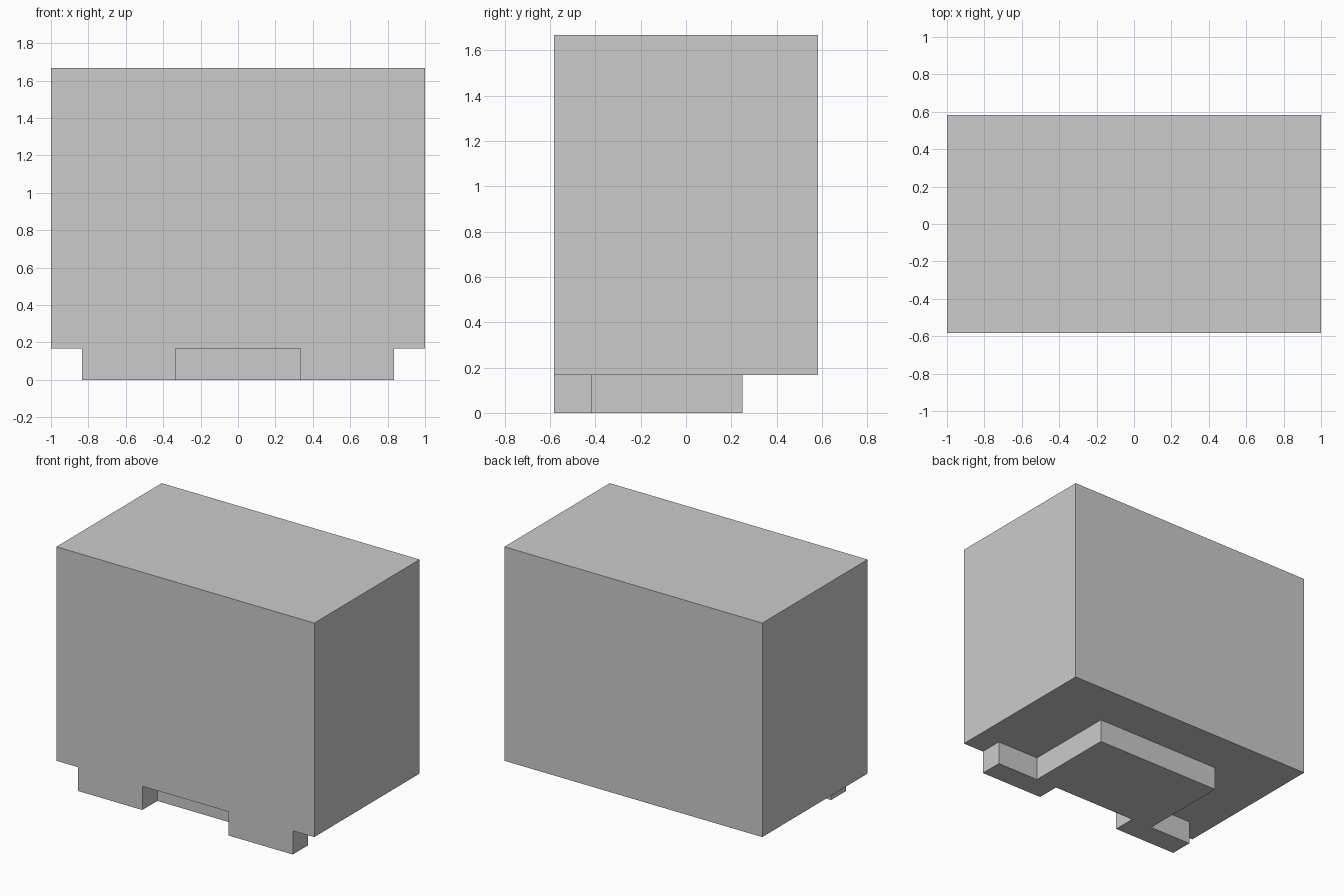
import bpy, bmesh

if "Cube" in bpy.data.objects:
    bpy.data.objects.remove(bpy.data.objects["Cube"])


def prism(name, outline, z0, z1):
    """Extrude a flat outline (counter-clockwise, seen from above) from z0 to z1."""
    bm = bmesh.new()
    face = bm.faces.new([bm.verts.new((x, y, z0)) for x, y in outline])
    top = bmesh.ops.extrude_face_region(bm, geom=[face], use_keep_orig=True)["geom"]
    verts = [g for g in top if isinstance(g, bmesh.types.BMVert)]
    bmesh.ops.translate(bm, verts=verts, vec=(0, 0, z1 - z0))
    bmesh.ops.recalc_face_normals(bm, faces=bm.faces[:])
    mesh = bpy.data.meshes.new(name)
    bm.to_mesh(mesh)
    bm.free()
    obj = bpy.data.objects.new(name, mesh)
    bpy.context.collection.objects.link(obj)
    return obj


U = 1 / 6                      # the model sits on a regular grid of sixths
HALF_DEPTH = 3.5 * U
FOOT_BACK = HALF_DEPTH - U

# Main block
prism("body", [(-1, -HALF_DEPTH), (1, -HALF_DEPTH), (1, HALF_DEPTH), (-1, HALF_DEPTH)],
      U, 10 * U)

# Base: rear plinth with two front feet, right half outline mirrored to the left
right = [(2 * U, -FOOT_BACK), (2 * U, -HALF_DEPTH), (5 * U, -HALF_DEPTH),
         (5 * U, -FOOT_BACK), (3 * U, -FOOT_BACK), (3 * U, 1.5 * U)]
left = [(-x, y) for x, y in reversed(right)]
prism("base", right + left, 0, U)
